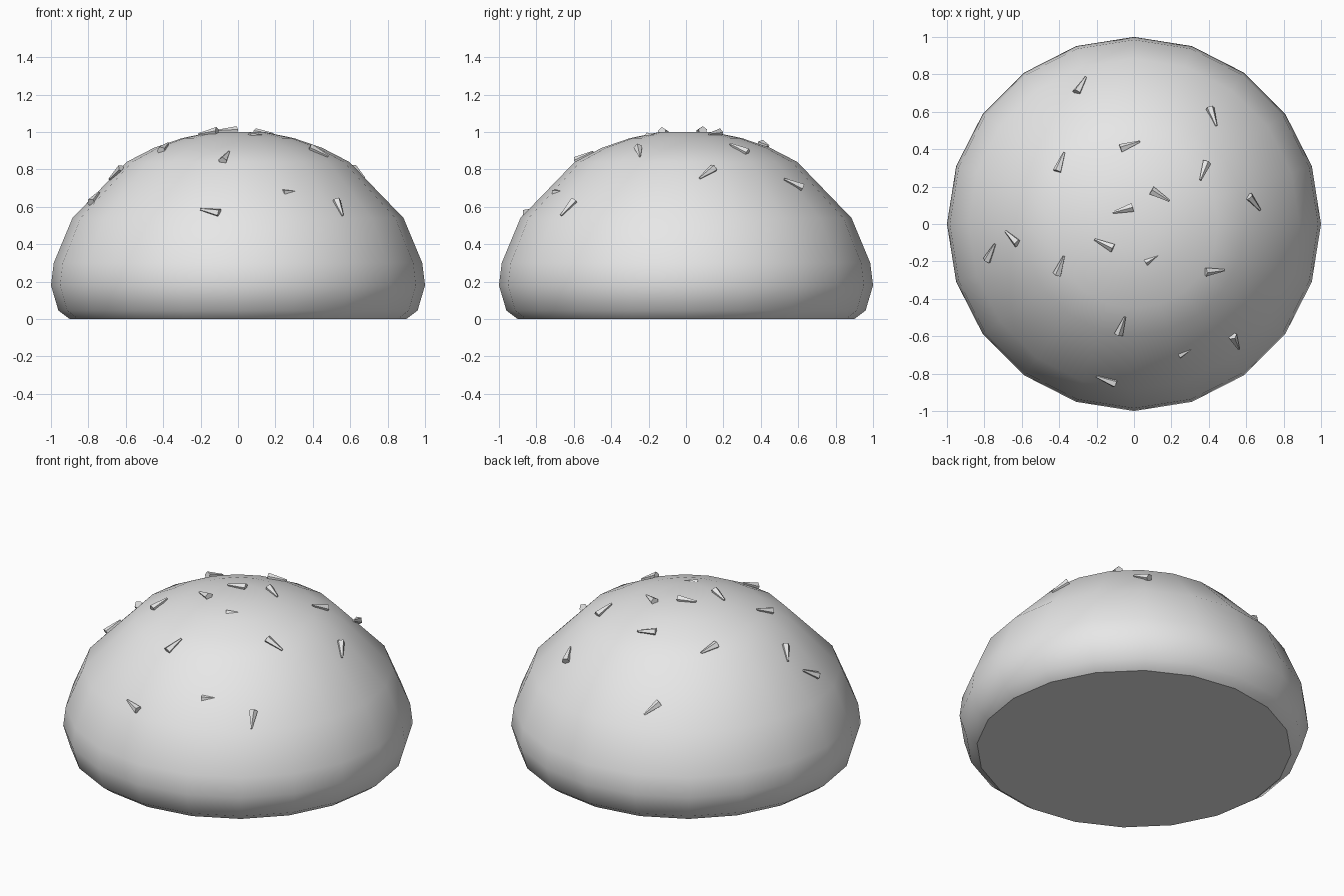
import bpy, bmesh, math
from mathutils import Vector, Matrix
from mathutils.bvhtree import BVHTree

cube = bpy.data.objects.get("Cube")
if cube:
    bpy.data.objects.remove(cube, do_unlink=True)


def make_material(name, color):
    mat = bpy.data.materials.new(name)
    mat.use_nodes = True
    mat.diffuse_color = color
    mat.node_tree.nodes["Principled BSDF"].inputs["Base Color"].default_value = color
    return mat


def add_object(name, bm, mat):
    mesh = bpy.data.meshes.new(name)
    bm.to_mesh(mesh)
    bm.free()
    mesh.materials.append(mat)
    obj = bpy.data.objects.new(name, mesh)
    bpy.context.collection.objects.link(obj)
    return obj


grey = make_material("light_grey", (0.8, 0.8, 0.8, 1))

# Bun: a domed profile of (radius, height) turned into rings
SIDES = 20
PROFILE = [(0.90, 0), (0.96, 0.045), (1, 0.18), (0.985, 0.30), (0.885, 0.54),
           (0.595, 0.84), (0.45, 0.915), (0.30, 0.967), (0.14, 1.0)]
bm = bmesh.new()
rings = []
for radius, height in PROFILE:
    angles = [math.tau * i / SIDES for i in range(SIDES)]
    rings.append([bm.verts.new((radius * math.cos(a), radius * math.sin(a), height))
                  for a in angles])
for low, high in zip(rings, rings[1:]):
    for i in range(SIDES):
        j = (i + 1) % SIDES
        bm.faces.new((low[i], low[j], high[j], high[i]))
base = bm.faces.new(rings[0][::-1])
bm.faces.new(rings[-1])
bm.normal_update()
for face in bm.faces:
    face.smooth = True
# Crisp rim around the flat underside
base.smooth = False
for edge in base.edges:
    edge.smooth = False
surface = BVHTree.FromBMesh(bm)
add_object("bun", bm, grey)

# Seeds: x, y, heading of the pointed end in degrees
SEEDS = [(-0.28, 0.74, 60), (0.42, 0.57, -70), (-0.02, 0.42, 20), (-0.39, 0.33, 70),
         (0.37, 0.28, -110), (0.14, 0.15, -30), (-0.06, 0.075, 195), (0.64, 0.11, -50),
         (-0.65, -0.07, 135), (-0.76, -0.15, 65), (-0.16, -0.105, 155), (-0.39, -0.22, 70),
         (0.11, -0.18, 30), (0.43, -0.25, 5), (-0.065, -0.54, 70), (0.54, -0.63, -65),
         (0.29, -0.68, 30), (-0.15, -0.83, 160)]
SUNKEN = (12, 16)  # seeds pressed deeper into the bun


def add_seed(index, x, y, heading):
    point, normal, _, _ = surface.ray_cast(Vector((x, y, 2)), Vector((0, 0, -1)))
    # Axes of the seed: tip direction laid flat on the surface
    turn = math.radians(heading)
    flat = Vector((math.cos(turn), math.sin(turn), 0))
    flat.z = -flat.dot(normal) / normal.z
    tip = flat.normalized()
    side = normal.cross(tip)
    frame = Matrix((side, normal, tip)).transposed().to_4x4()
    depth = -0.012 if index in SUNKEN else 0.006
    bm = bmesh.new()
    bmesh.ops.create_cone(bm, cap_ends=True, segments=5, radius1=0.025, radius2=0.006,
                          depth=0.11,
                          matrix=Matrix.Translation(point + normal * depth) @ frame)
    bmesh.ops.recalc_face_normals(bm, faces=bm.faces)
    add_object(f"seed_{index + 1}", bm, grey)


for index, seed in enumerate(SEEDS):
    add_seed(index, *seed)
